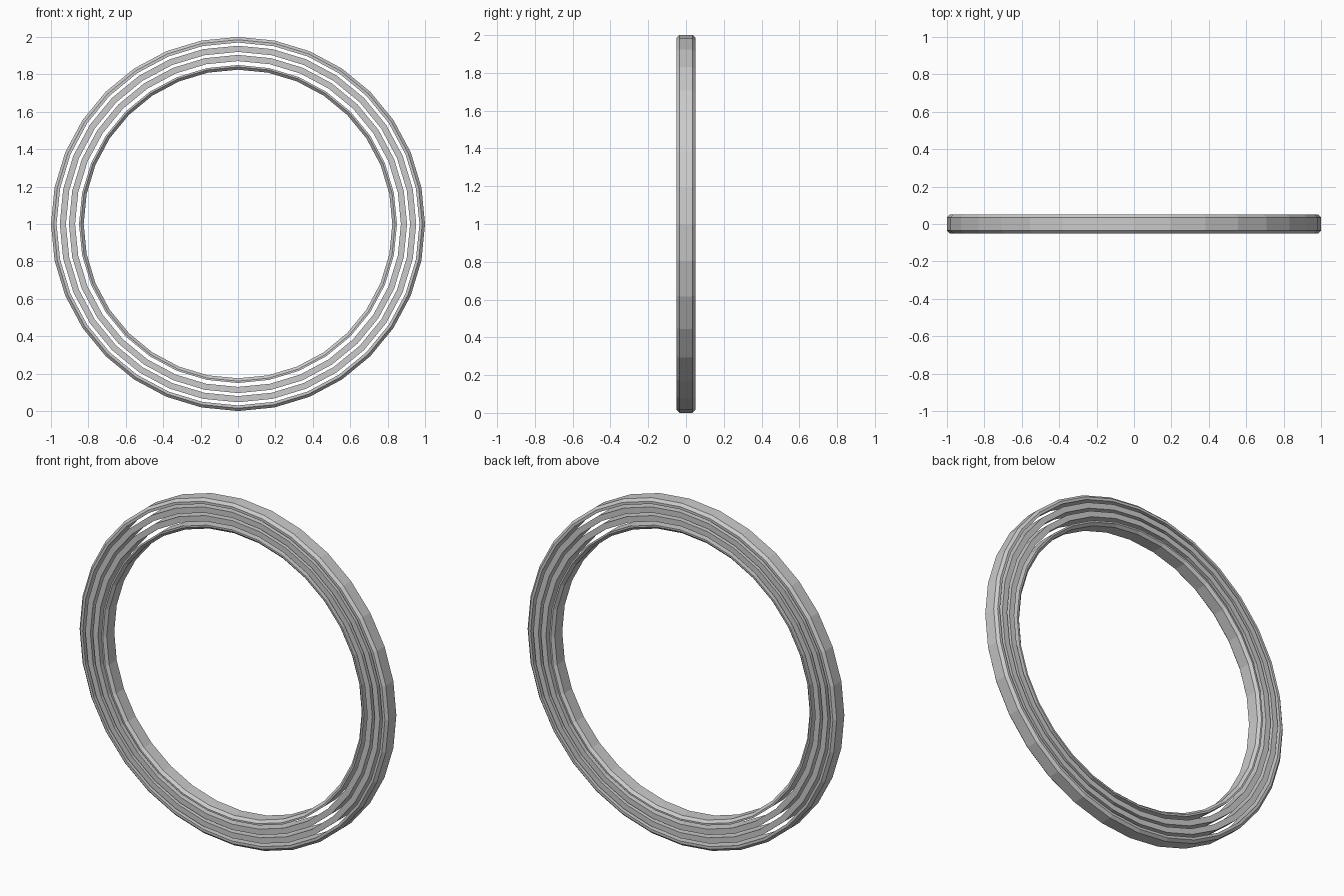
import bpy, bmesh
from math import sin, cos, tau

if "Cube" in bpy.data.objects:
    bpy.data.objects.remove(bpy.data.objects["Cube"])

SIDES = 32
H = 0.05   # half depth
C = 0.015  # chamfer size


def ring(name, profile):
    """Revolve a closed (radius, y) profile around the y axis at z = 1."""
    bm = bmesh.new()
    loops = []
    for i in range(SIDES):
        a = tau * i / SIDES
        loops.append([bm.verts.new((r * cos(a), y, 1 + r * sin(a))) for r, y in profile])
    n = len(profile)
    for i in range(SIDES):
        p, q = loops[i], loops[(i + 1) % SIDES]
        for j in range(n):
            k = (j + 1) % n
            bm.faces.new((p[j], p[k], q[k], q[j]))
    bmesh.ops.recalc_face_normals(bm, faces=bm.faces)
    me = bpy.data.meshes.new(name)
    bm.to_mesh(me)
    bm.free()
    bpy.context.collection.objects.link(bpy.data.objects.new(name, me))


def flat(r0, r1):
    return [(r0, -H), (r1, -H), (r1, H), (r0, H)]


# Outer rim, chamfered on its outside edges
ring("outer_rim", [(0.97, -H), (1 - C, -H), (1, C - H), (1, H - C), (1 - C, H), (0.97, H)])

# Plain middle rings with open gaps between them
ring("middle_ring_outer", flat(0.92, 0.953))
ring("middle_ring_inner", flat(0.871, 0.904))

# Inner rim, chamfered on its inside edges
ring("inner_rim", [(0.85, -H), (0.825 + C, -H), (0.825, C - H),
                   (0.825, H - C), (0.825 + C, H), (0.85, H)])
